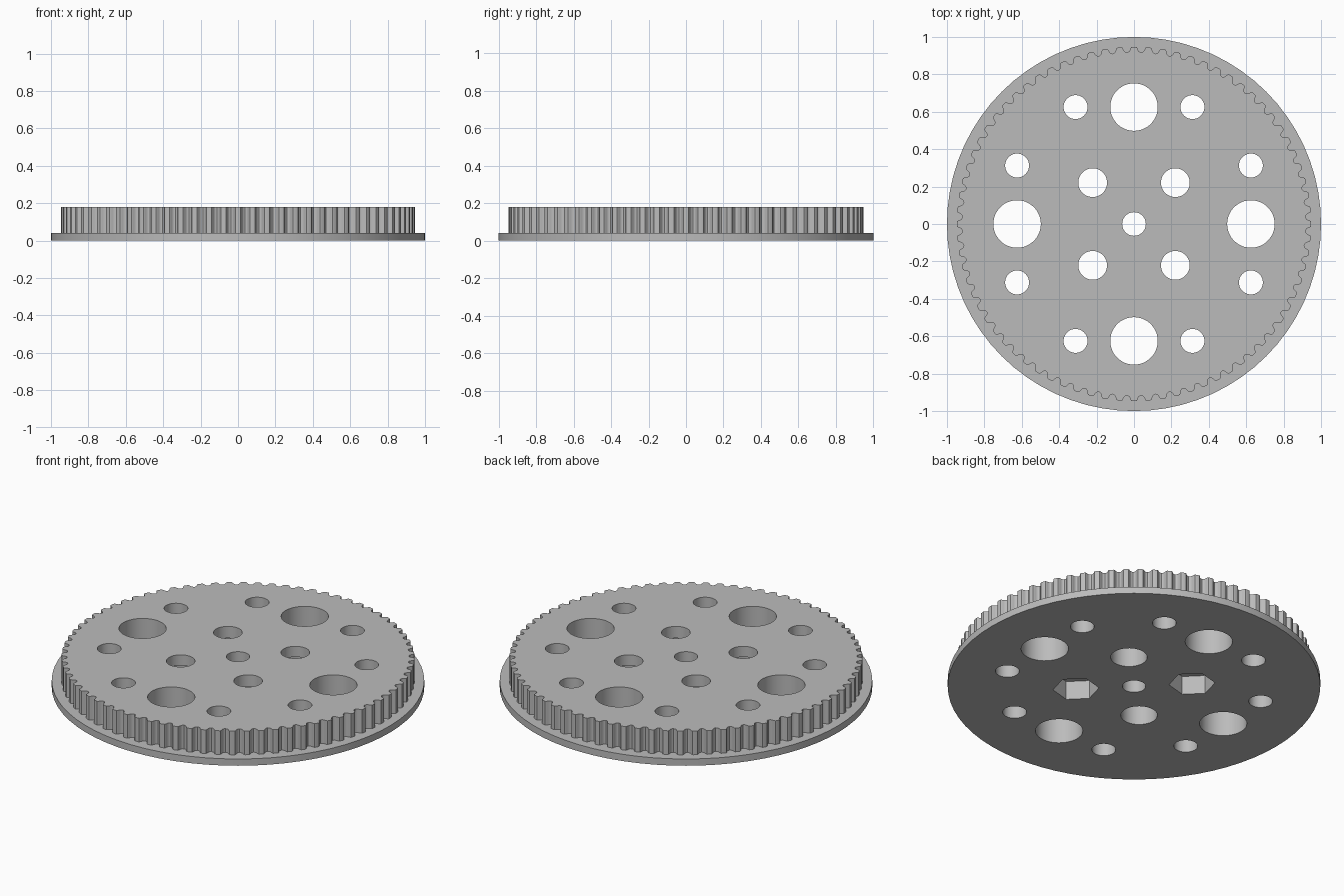
import bpy, bmesh, math
from math import cos, sin, pi, radians

cube = bpy.data.objects.get("Cube")
if cube:
    bpy.data.objects.remove(cube, do_unlink=True)

TEETH = 76
RIM = 0.947        # tooth tip radius
FLANGE_TOP = 0.04
TOP = 0.18
GRID = 0.3125      # hole spacing

grey = bpy.data.materials.new("plain grey")
grey.use_nodes = True
colour = (0.5, 0.5, 0.5, 1)
grey.diffuse_color = colour
grey.node_tree.nodes["Principled BSDF"].inputs["Base Color"].default_value = colour


def ring(radius, count, centre=(0, 0), turn=0.0):
    return [(centre[0] + radius * cos(turn + 2 * pi * i / count),
             centre[1] + radius * sin(turn + 2 * pi * i / count)) for i in range(count)]


def add_prism(bm, outline, z0, z1):
    """Extrude a closed outline from z0 up to z1."""
    face = bm.faces.new([bm.verts.new((x, y, z0)) for x, y in outline])
    made = bmesh.ops.extrude_face_region(bm, geom=[face])["geom"]
    bmesh.ops.translate(bm, vec=(0, 0, z1 - z0),
                        verts=[v for v in made if isinstance(v, bmesh.types.BMVert)])


def make_object(name, prisms):
    bm = bmesh.new()
    for outline, z0, z1 in prisms:
        add_prism(bm, outline, z0, z1)
    bmesh.ops.recalc_face_normals(bm, faces=bm.faces)
    mesh = bpy.data.meshes.new(name)
    bm.to_mesh(mesh)
    bm.free()
    mesh.materials.append(grey)
    obj = bpy.data.objects.new(name, mesh)
    bpy.context.collection.objects.link(obj)
    return obj


def boolean(obj, other, operation):
    mod = obj.modifiers.new(operation.title(), "BOOLEAN")
    mod.operation = operation
    mod.solver = "EXACT"
    mod.object = other
    bpy.context.view_layer.objects.active = obj
    bpy.ops.object.modifier_apply(modifier=mod.name)
    bpy.data.objects.remove(other, do_unlink=True)


def tooth_outline():
    """Flat-topped teeth with rounded shoulders and round-bottomed grooves."""
    # (fraction of one pitch from the groove centre, depth below the tip)
    half = [(0.09, 0.028), (0.17, 0.023), (0.23, 0.014), (0.27, 0.006), (0.32, 0.001), (0.38, 0)]
    profile = [(-f, d) for f, d in reversed(half)] + [(0, 0.03)] + half
    points = []
    for i in range(TEETH):
        for f, d in profile:
            a = pi / 2 + (i + 0.5 + f) * 2 * pi / TEETH
            points.append(((RIM - d) * cos(a), (RIM - d) * sin(a)))
    return points


# Toothed wheel on its flange
wheel = make_object("toothed_wheel", [(tooth_outline(), 0.02, TOP)])
flange = make_object("flange", [(ring(1, 72), 0, FLANGE_TOP)])
boolean(wheel, flange, "UNION")

# Through holes: centre, four large, eight small, four bolt holes
holes = [((0, 0), 0.063)]
for k in range(4):
    c, s = round(cos(k * pi / 2)), round(sin(k * pi / 2))
    for x, y, r in ((2, 0, 0.127), (2, 1, 0.064), (2, -1, 0.064), (0.707, 0.707, 0.077)):
        holes.append((((x * c - y * s) * GRID, (x * s + y * c) * GRID), r))
cutter = make_object("hole_cutter", [(ring(r, 48, p), -0.1, 0.3) for p, r in holes])
boolean(wheel, cutter, "DIFFERENCE")

# Underside recesses: two round for bolt heads, two hexagonal for nuts
recesses = []
for k in range(4):
    a = radians(45 + 90 * k)
    centre = (GRID * cos(a), GRID * sin(a))
    if k % 2:
        recesses.append((ring(0.124, 6, centre, a), -0.1, 0.11))
    else:
        recesses.append((ring(0.098, 48, centre), -0.1, 0.117))
boolean(wheel, make_object("recess_cutter", recesses), "DIFFERENCE")

# Smooth round walls, crisp edges
bpy.ops.object.select_all(action="DESELECT")
wheel.select_set(True)
bpy.context.view_layer.objects.active = wheel
bpy.ops.object.shade_smooth_by_angle(angle=radians(25))
